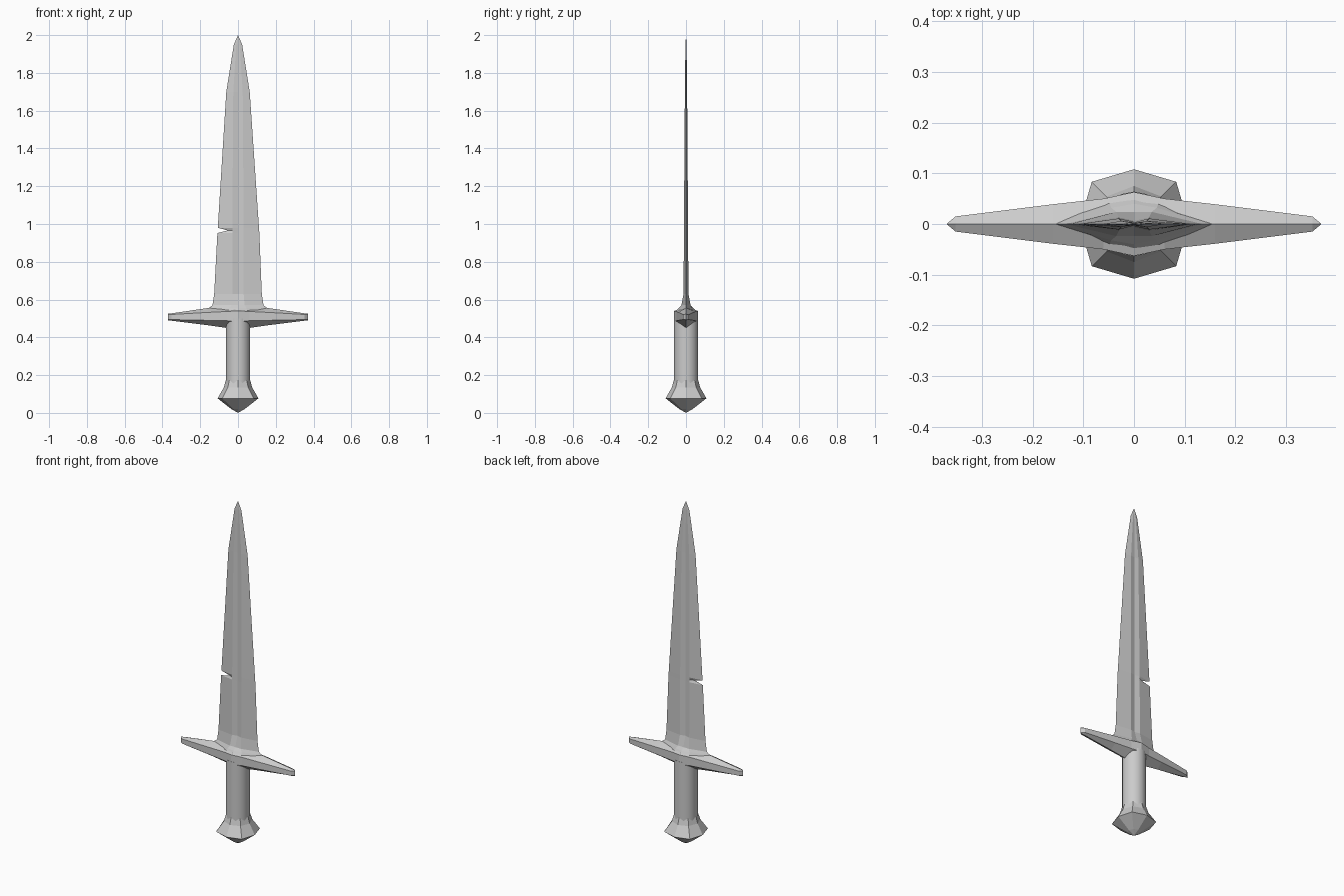
import bpy, bmesh
from math import cos, sin, tau

if "Cube" in bpy.data.objects:
    bpy.data.objects.remove(bpy.data.objects["Cube"])


def loft(name, rings, smooth=None):
    """Skin equal-length rings of points, cap both ends."""
    bm = bmesh.new()
    vs = [[bm.verts.new(p) for p in ring] for ring in rings]
    n = len(vs[0])
    for a, b in zip(vs, vs[1:]):
        for i in range(n):
            j = (i + 1) % n
            bm.faces.new((a[i], a[j], b[j], b[i]))
    bm.faces.new(vs[0][::-1])
    bm.faces.new(vs[-1])
    bmesh.ops.remove_doubles(bm, verts=bm.verts, dist=0.0002)
    bmesh.ops.recalc_face_normals(bm, faces=bm.faces)
    mesh = bpy.data.meshes.new(name)
    bm.to_mesh(mesh)
    bm.free()
    obj = bpy.data.objects.new(name, mesh)
    bpy.context.collection.objects.link(obj)
    if smooth:
        bpy.context.view_layer.objects.active = obj
        obj.select_set(True)
        bpy.ops.object.shade_smooth_by_angle(angle=smooth)
        obj.select_set(False)
    return obj


def circle(r, z, sides, diag=1.0):
    """Ring around z; diag scales every second corner."""
    return [(r * (diag if i % 2 else 1) * cos(tau * i / sides),
             r * (diag if i % 2 else 1) * sin(tau * i / sides), z)
            for i in range(sides)]


def blade_ring(z, left, right, ridge, thick, groove):
    """Flat blade section with sharp edges and a central fuller."""
    return [(-left, 0, z), (-ridge, -thick, z), (0, -groove, z), (ridge, -thick, z),
            (right, 0, z), (ridge, thick, z), (0, groove, z), (-ridge, thick, z)]


# Blade: flared root, notch in the left edge, tapered tip
loft("blade", [blade_ring(*s) for s in (
    (0.535, 0.17, 0.17, 0.05, 0.045, 0.055),
    (0.555, 0.155, 0.155, 0.045, 0.032, 0.040),
    (0.57, 0.135, 0.135, 0.035, 0.024, 0.024),
    (0.63, 0.126, 0.126, 0.03, 0.013, 0.006),
    (0.952, 0.109, 0.113, 0.03, 0.011, 0.004),
    (0.966, 0.055, 0.112, 0.03, 0.011, 0.004),
    (0.98, 0.107, 0.111, 0.03, 0.011, 0.004),
    (1.70, 0.062, 0.062, 0.025, 0.006, 0.003),
    (1.95, 0.022, 0.022, 0.009, 0.003, 0.002),
    (2.0, 0, 0, 0, 0, 0))])


def guard_ring(x, y, top, upper, lower, bottom):
    return [(x, 0, top), (x, -y, upper), (x, -y, lower),
            (x, 0, bottom), (x, y, lower), (x, y, upper)]


# Crossguard: half profile mirrored across x
half = [(0.0, 0.063, 0.56, 0.54, 0.485, 0.45), (0.06, 0.05, 0.56, 0.537, 0.488, 0.45),
        (0.16, 0.039, 0.555, 0.532, 0.49, 0.464),
        (0.352, 0.015, 0.527, 0.521, 0.494, 0.488), (0.37, 0, 0.525, 0.521, 0.494, 0.49)]
loft("crossguard", [guard_ring(-s[0], *s[1:]) for s in half[:0:-1]]
     + [guard_ring(*s) for s in half])

# Grip
loft("grip", [circle(0.064, z, 16) for z in (0.14, 0.50)], smooth=0.6)

# Pommel: eight-sided flare closing to a blunt point
loft("pommel", [circle(r, z, 8, d) for r, z, d in (
    (0.064, 0.175, 1.0), (0.075, 0.135, 1.02), (0.108, 0.077, 1.09),
    (0.035, 0.02, 1.0), (0, 0, 1))])
